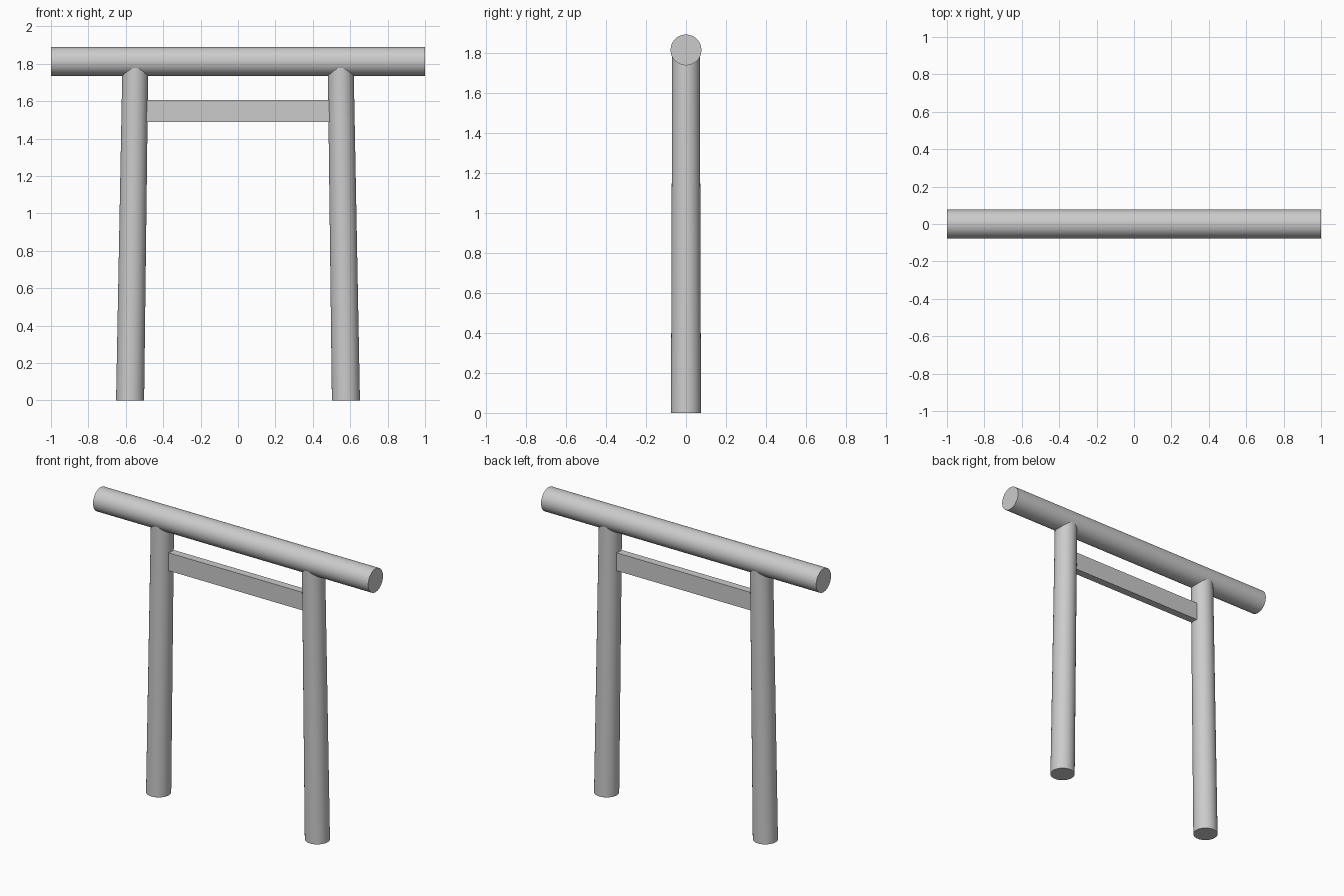
import bpy
import math

cube = bpy.data.objects.get("Cube")
if cube:
    bpy.data.objects.remove(cube, do_unlink=True)

# Single plain grey
grey = bpy.data.materials.new("plain_grey")
grey.use_nodes = True
colour = (0.6, 0.6, 0.6, 1)
grey.diffuse_color = colour
grey.node_tree.nodes["Principled BSDF"].inputs["Base Color"].default_value = colour

POST_HEIGHT = 1.8
FOOT_X, HEAD_X = 0.577, 0.549


def finish(name, smooth=True):
    obj = bpy.context.object
    obj.name = name
    obj.data.materials.append(grey)
    if smooth:
        bpy.ops.object.shade_smooth_by_angle(angle=math.radians(40))
    return obj


# Round top beam, overhanging the posts
bpy.ops.mesh.primitive_cylinder_add(vertices=64, radius=0.077, depth=2,
                                    location=(0, 0, 1.813),
                                    rotation=(0, math.pi / 2, 0))
finish("top_beam")

# Tapered posts leaning inwards, heads buried in the beam
for name, side in (("left_post", 1), ("right_post", -1)):
    bpy.ops.mesh.primitive_cone_add(vertices=64, radius1=0.075, radius2=0.069,
                                    depth=POST_HEIGHT)
    post = finish(name)
    for v in post.data.vertices:
        height = v.co.z + POST_HEIGHT / 2
        lean = height / POST_HEIGHT
        v.co.x += side * (FOOT_X + (HEAD_X - FOOT_X) * lean)
        v.co.z = height

# Flat tie bar between the posts
bpy.ops.mesh.primitive_cube_add(size=1, location=(0, 0, 1.547))
tie = finish("tie_bar", smooth=False)
tie.scale = (1.0, 0.05, 0.118)
